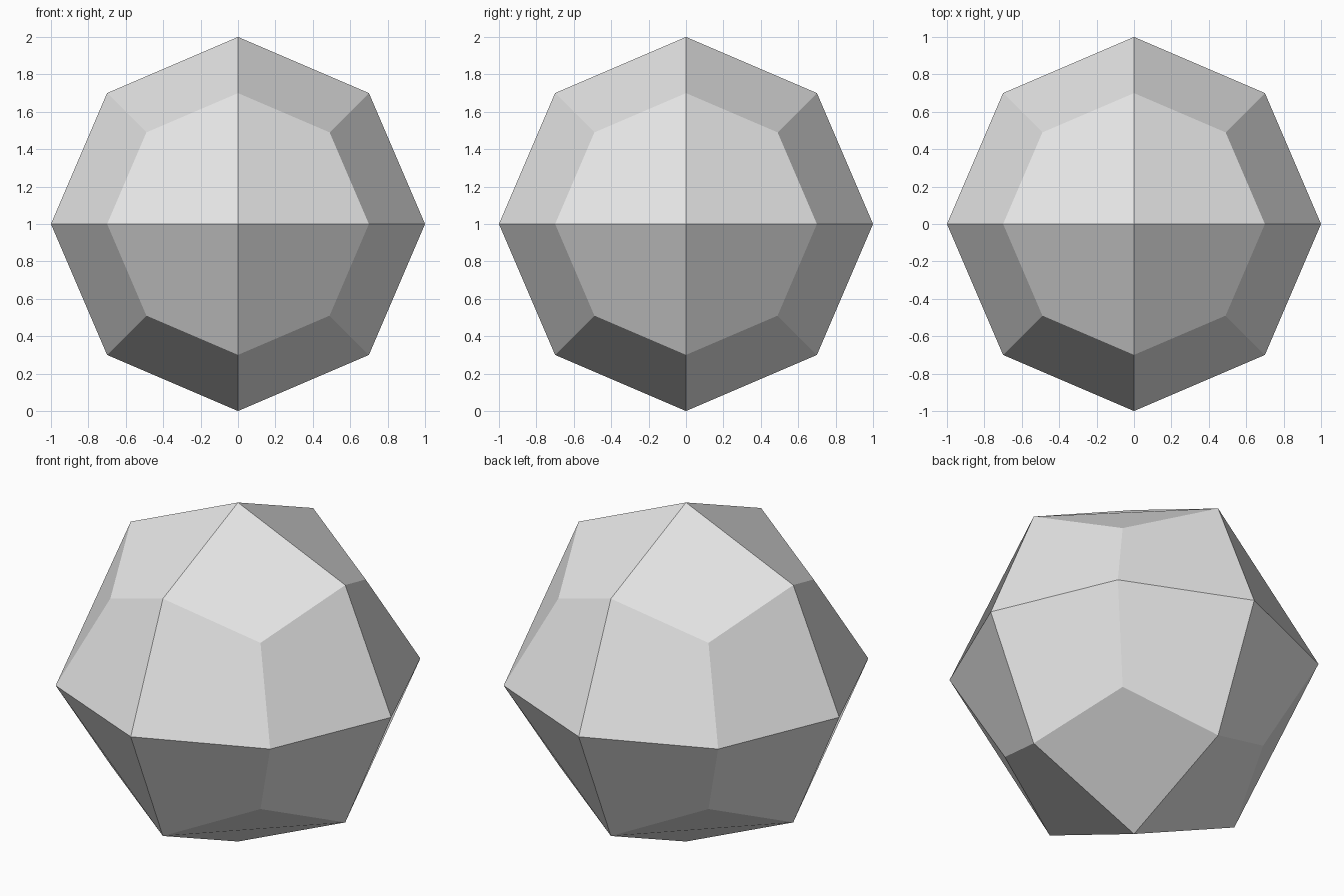
import bpy
import bmesh
from itertools import product
from mathutils import Vector

cube = bpy.data.objects.get("Cube")
if cube:
    bpy.data.objects.remove(cube, do_unlink=True)

AXIS, EDGE, CORNER = 1.0, 0.70, 0.49  # coordinate of each kind of point


# One plain grey material
grey = bpy.data.materials.new("light_grey")
grey.use_nodes = True
colour = (0.8, 0.8, 0.8, 1)
grey.diffuse_color = colour
grey.node_tree.nodes["Principled BSDF"].inputs["Base Color"].default_value = colour

# Kite-faced ball: three kites meet at every octant corner
bm = bmesh.new()
for signs in product((-1, 1), repeat=3):
    unit = [Vector([signs[i] if i == j else 0 for j in range(3)]) for i in range(3)]
    corner = sum(unit, Vector()) * CORNER
    for i in range(3):
        tip, side_a, side_b = unit[i], unit[i - 1], unit[i - 2]
        kite = [(tip + side_a) * EDGE, corner, (tip + side_b) * EDGE, tip * AXIS]
        bm.faces.new([bm.verts.new(p) for p in kite])
bmesh.ops.remove_doubles(bm, verts=bm.verts, dist=0.001)
bmesh.ops.recalc_face_normals(bm, faces=bm.faces)
bmesh.ops.translate(bm, verts=bm.verts, vec=(0, 0, AXIS))

mesh = bpy.data.meshes.new("faceted_ball")
bm.to_mesh(mesh)
bm.free()
mesh.materials.append(grey)
ball = bpy.data.objects.new("faceted_ball", mesh)
bpy.context.collection.objects.link(ball)
